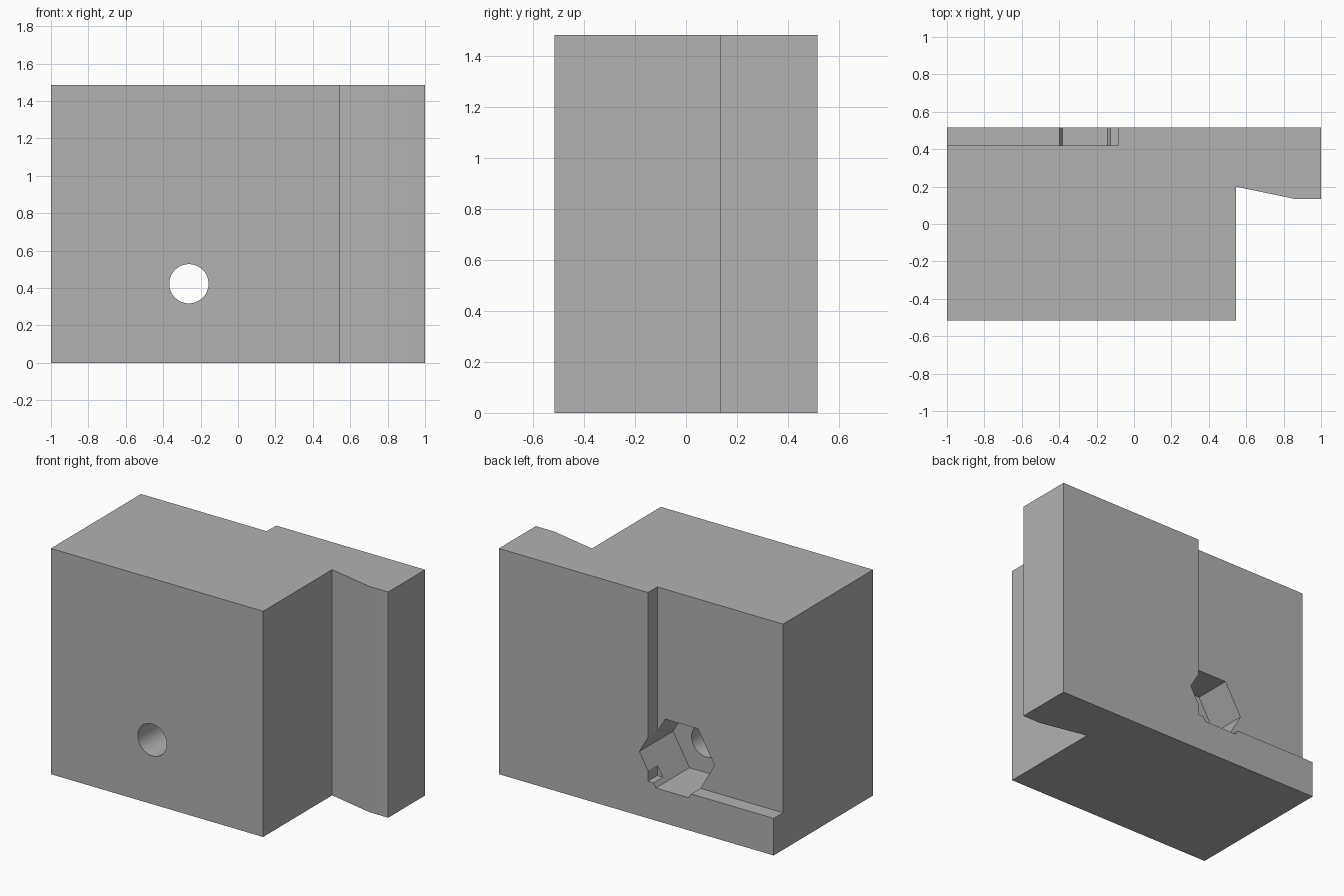
import bpy, bmesh, math
from mathutils import Vector

cube = bpy.data.objects.get("Cube")
if cube:
    bpy.data.objects.remove(cube, do_unlink=True)

HEIGHT = 1.485
BACK = 0.517
HOLE_X, HOLE_Z = -0.2625, 0.4225

grey = bpy.data.materials.new("plain grey")
grey.use_nodes = True
colour = (0.445, 0.445, 0.445, 1)
grey.diffuse_color = colour
grey.node_tree.nodes["Principled BSDF"].inputs["Base Color"].default_value = colour


def prism(name, points, direction):
    """Extrude a closed outline of 3D points along a direction."""
    bm = bmesh.new()
    face = bm.faces.new([bm.verts.new(p) for p in points])
    ext = bmesh.ops.extrude_face_region(bm, geom=[face])
    verts = [v for v in ext["geom"] if isinstance(v, bmesh.types.BMVert)]
    bmesh.ops.translate(bm, verts=verts, vec=Vector(direction))
    bmesh.ops.recalc_face_normals(bm, faces=bm.faces)
    mesh = bpy.data.meshes.new(name)
    bm.to_mesh(mesh)
    bm.free()
    mesh.materials.append(grey)
    obj = bpy.data.objects.new(name, mesh)
    bpy.context.collection.objects.link(obj)
    return obj


def ring(radius, sides, y):
    """Regular polygon around the hole axis, facing along y."""
    return [(HOLE_X + radius * math.cos(math.tau * i / sides), y,
             HOLE_Z + radius * math.sin(math.tau * i / sides)) for i in range(sides)]


def cut(target, cutter):
    cutter.hide_render = True
    mod = target.modifiers.new("cut", 'BOOLEAN')
    mod.operation = 'DIFFERENCE'
    mod.solver = 'EXACT'
    mod.object = cutter
    bpy.context.view_layer.objects.active = target
    bpy.ops.object.modifier_apply(modifier=mod.name)
    bpy.data.objects.remove(cutter, do_unlink=True)


# Block with a tapered side flange
outline = [(-1, -BACK), (0.545, -BACK), (0.545, 0.2), (0.865, 0.133),
           (1, 0.133), (1, BACK), (-1, BACK)]
block = prism("block", [(x, y, 0) for x, y in outline], (0, 0, HEIGHT))

# Shallow corner recess on the back
recess = [(-1.2, 0.42, 0.244), (-0.085, 0.42, 0.244),
          (-0.085, 0.42, 1.8), (-1.2, 0.42, 1.8)]
cut(block, prism("recess_cutter", recess, (0, 0.3, 0)))

# Hexagonal nut pocket and through bolt hole
cut(block, prism("nut_pocket_cutter", ring(0.24, 6, 0.167), (0, 0.6, 0)))
cut(block, prism("bolt_hole_cutter", ring(0.105, 48, -0.8), (0, 1.2, 0)))

# Smooth hole wall, crisp edges elsewhere
bpy.ops.object.select_all(action='DESELECT')
block.select_set(True)
bpy.context.view_layer.objects.active = block
bpy.ops.object.shade_smooth_by_angle(angle=math.radians(25))
